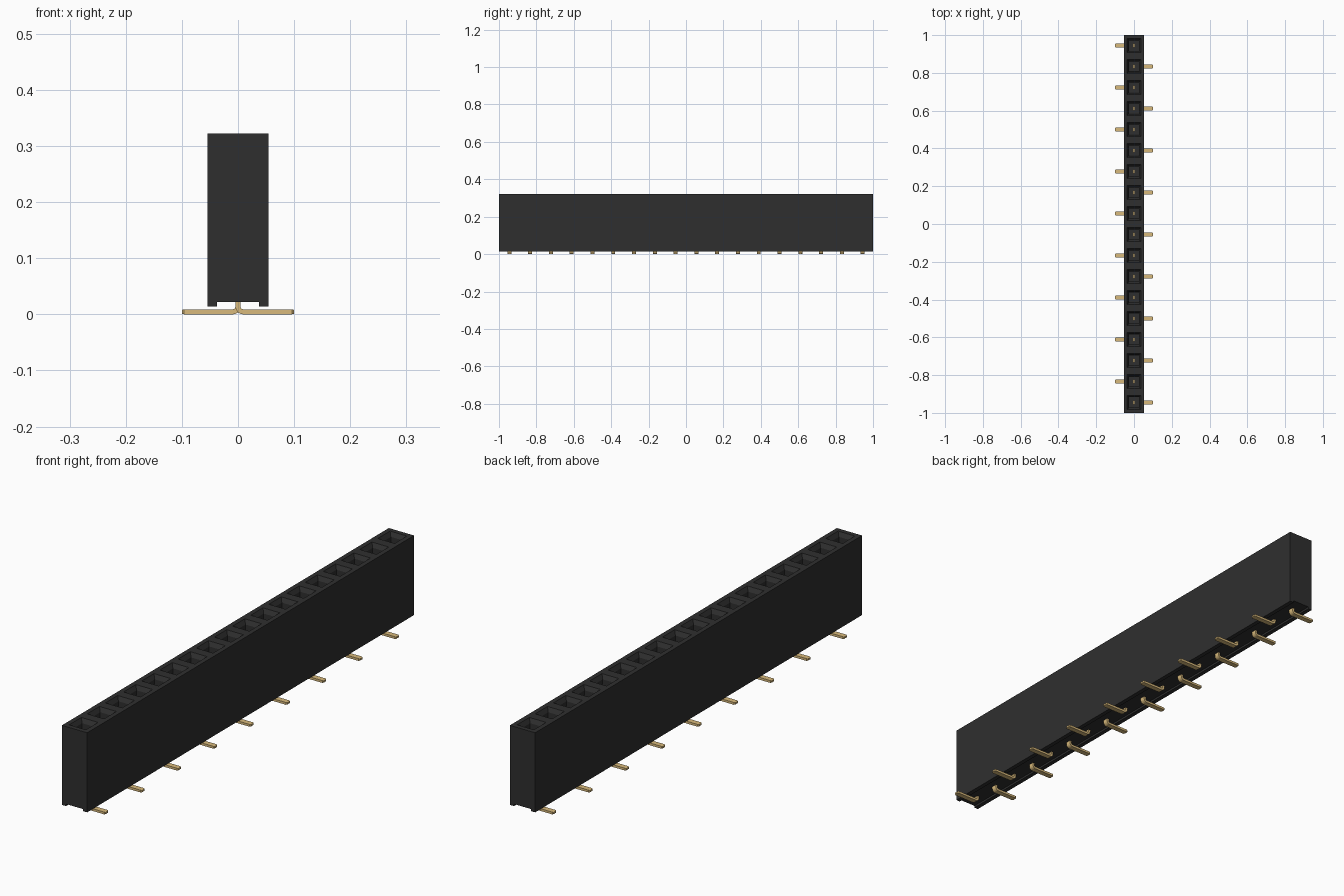
import bpy, bmesh, math
from mathutils import Vector

cube = bpy.data.objects.get("Cube")
if cube:
    bpy.data.objects.remove(cube, do_unlink=True)

COUNT = 18
PITCH = 2 / COUNT


def material(name, color, roughness):
    m = bpy.data.materials.new(name)
    m.use_nodes = True
    m.diffuse_color = color
    bsdf = m.node_tree.nodes["Principled BSDF"]
    bsdf.inputs["Base Color"].default_value = color
    bsdf.inputs["Roughness"].default_value = roughness
    return m


black = material("black plastic", (0.028, 0.028, 0.028, 1), 0.6)
gold = material("gold metal", (0.69, 0.49, 0.20, 1), 0.5)


def to_mesh(bm, name, mat):
    bmesh.ops.recalc_face_normals(bm, faces=bm.faces)
    me = bpy.data.meshes.new(name)
    bm.to_mesh(me)
    bm.free()
    me.materials.append(mat)
    return me


def add_object(name, me):
    ob = bpy.data.objects.new(name, me)
    bpy.context.collection.objects.link(ob)
    return ob


# Housing: channelled profile swept along y, one segment per socket
profile = [(-0.054, 0.014), (-0.037, 0.014), (-0.037, 0.022), (0.037, 0.022),
           (0.037, 0.014), (0.054, 0.014), (0.054, 0.322), (-0.054, 0.322)]
bm = bmesh.new()
rings = [[bm.verts.new((x, -1 + i * PITCH, z)) for x, z in profile]
         for i in range(COUNT + 1)]
n = len(profile)
for a, b in zip(rings, rings[1:]):
    for k in range(n):
        bm.faces.new((a[k], a[(k + 1) % n], b[(k + 1) % n], b[k]))
bm.faces.new(rings[0])
bm.faces.new(rings[-1])
bmesh.ops.recalc_face_normals(bm, faces=bm.faces)

# Sockets: square mouth, tapered lead-in, then a deep shaft
tops = [f for f in bm.faces if f.normal.z > 0.9 and f.calc_center_median().z > 0.3]
for thickness, depth in ((0.0255, 0), (0.014, -0.016), (0.0005, -0.15)):
    bmesh.ops.inset_individual(bm, faces=tops, thickness=thickness, depth=depth)
add_object("housing", to_mesh(bm, "housing", black))

# Contact: flat strip with a rounded bend and a narrowed foot tip
T, W, R = 0.009, 0.021, 0.005
sections = [((-T / 2, 0.17), (T / 2, 0.17), W / 2)]
cx, cz = T / 2 + R, T + R
for s in range(7):
    a = math.pi + s / 6 * math.pi / 2
    d = Vector((math.cos(a), math.sin(a)))
    c = Vector((cx, cz))
    sections.append((c + d * (R + T), c + d * R, W / 2))
sections.append(((0.096, 0), (0.096, T), W / 2))
sections.append(((0.1, 0.001), (0.1, T - 0.001), W * 0.36))

bm = bmesh.new()
rings = []
for outer, inner, h in sections:
    rings.append([bm.verts.new((p[0], y, p[1]))
                  for p, y in ((outer, -h), (outer, h), (inner, h), (inner, -h))])
for a, b in zip(rings, rings[1:]):
    for k in range(4):
        bm.faces.new((a[k], a[(k + 1) % 4], b[(k + 1) % 4], b[k]))
bm.faces.new(rings[0])
bm.faces.new(rings[-1])
contact = to_mesh(bm, "contact", gold)

# Contacts alternate left and right along the row
for i in range(COUNT):
    ob = add_object(f"contact_{i + 1:02d}", contact)
    ob.location.y = -1 + (i + 0.5) * PITCH
    ob.rotation_euler.z = math.pi * (i % 2)
